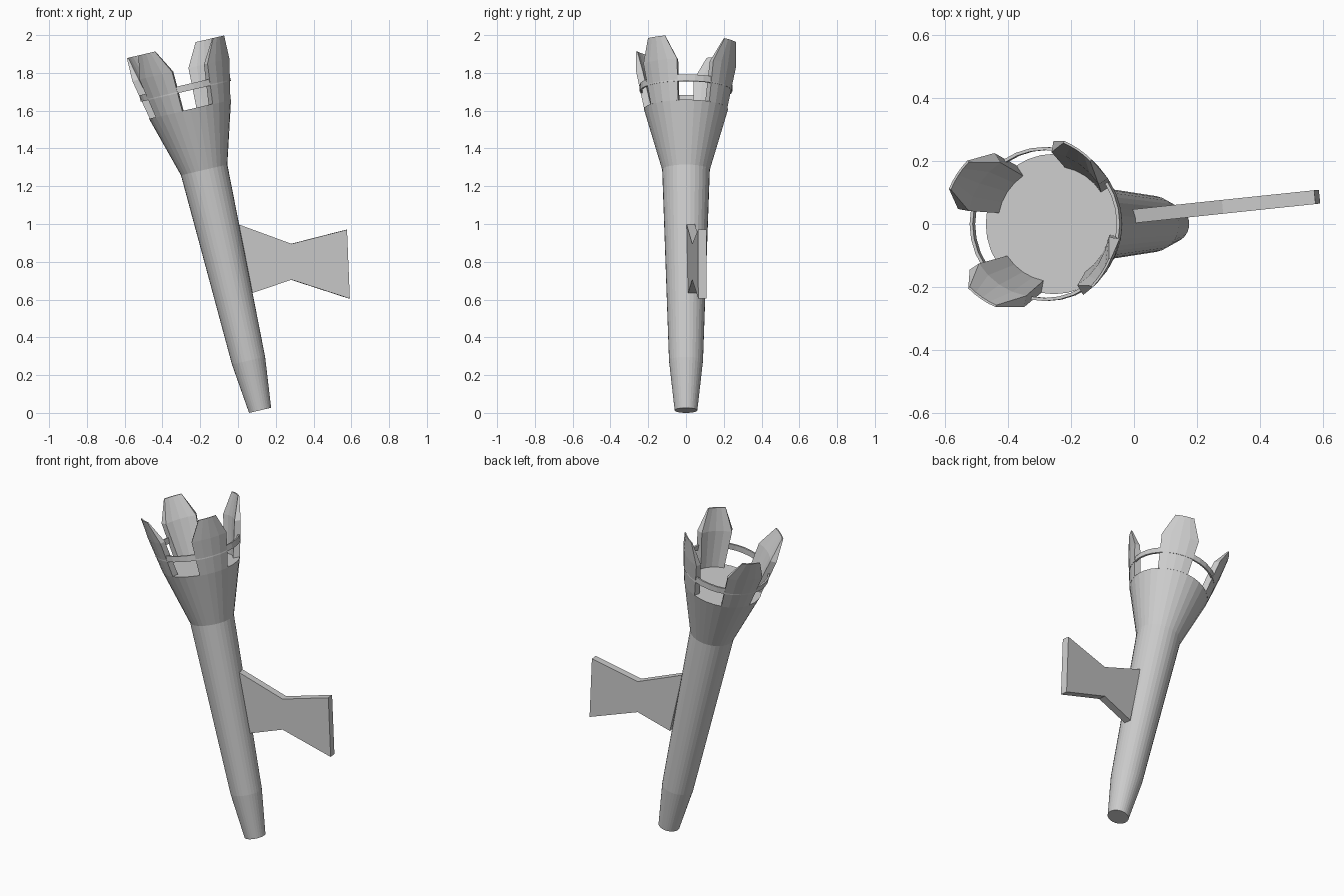
import bpy, bmesh
from math import sin, cos, radians, pi
from mathutils import Matrix

if "Cube" in bpy.data.objects:
    bpy.data.objects.remove(bpy.data.objects["Cube"])

SIDES = 32
# torch axis leans towards -x
TILT = Matrix.Translation((0.117, 0, 0.0136)) @ Matrix.Rotation(radians(-13.1), 4, 'Y')


def finish(name, bm, matrix=Matrix()):
    bmesh.ops.recalc_face_normals(bm, faces=bm.faces)
    bm.transform(matrix)
    mesh = bpy.data.meshes.new(name)
    bm.to_mesh(mesh)
    bm.free()
    obj = bpy.data.objects.new(name, mesh)
    bpy.context.collection.objects.link(obj)
    return obj


def polar(bm, r, a, z):
    return bm.verts.new((r * cos(a), r * sin(a), z))


def bridge(bm, loops, closed=False):
    """Quads between successive closed loops of vertices."""
    pairs = list(zip(loops, loops[1:]))
    if closed:
        pairs.append((loops[-1], loops[0]))
    for lo, hi in pairs:
        n = len(lo)
        for i in range(n):
            j = (i + 1) % n
            bm.faces.new((lo[i], lo[j], hi[j], hi[i]))
    if not closed:
        bm.faces.new(loops[0])
        bm.faces.new(loops[-1])


def ring(bm, r, z):
    return [polar(bm, r, 2 * pi * i / SIDES, z) for i in range(SIDES)]


# Handle and flared cup: (radius, height) along the axis
bm = bmesh.new()
profile = [(0.060, 0), (0.090, 0.27), (0.126, 1.307), (0.223, 1.637)]
bridge(bm, [ring(bm, r, z) for r, z in profile])
finish("torch_handle_and_cup", bm, TILT)

# Four crown prongs: (height, outer radius, inner radius, half angle)
SECTIONS = [(1.635, 0.223, 0.183, 22.8),
            (1.851, 0.268, 0.232, 23.5),
            (1.976, 0.287, 0.280, 10.8)]
for k in range(4):
    bm = bmesh.new()
    mid = 56.25 + 90 * k
    loops = []
    for z, outer, inner, half in SECTIONS:
        angles = [radians(mid + half * t) for t in (-1, -0.5, 0, 0.5, 1)]
        loops.append([polar(bm, outer, a, z) for a in angles] +
                     [polar(bm, inner, a, z) for a in reversed(angles)])
    bridge(bm, loops)
    finish(f"crown_prong_{k + 1}", bm, TILT)

# Thin band joining the prongs
bm = bmesh.new()
section = [(0.245, 1.734), (0.245, 1.769), (0.235, 1.769), (0.235, 1.734)]
bridge(bm, [ring(bm, r, z) for r, z in section], closed=True)
finish("crown_band", bm, TILT)

# Wall bracket: waisted plate, turned slightly about z
bm = bmesh.new()
outline = [(-0.005, 1.0), (0.283, 0.895), (0.578, 0.97),
           (0.593, 0.605), (0.283, 0.705), (0.075, 0.635)]
front = [bm.verts.new((x, -0.022, z)) for x, z in outline]
back = [bm.verts.new((x, 0.022, z)) for x, z in outline]
bridge(bm, [front, back])
finish("wall_bracket", bm,
       Matrix.Translation((0, 0.025, 0)) @ Matrix.Rotation(radians(6), 4, 'Z'))
